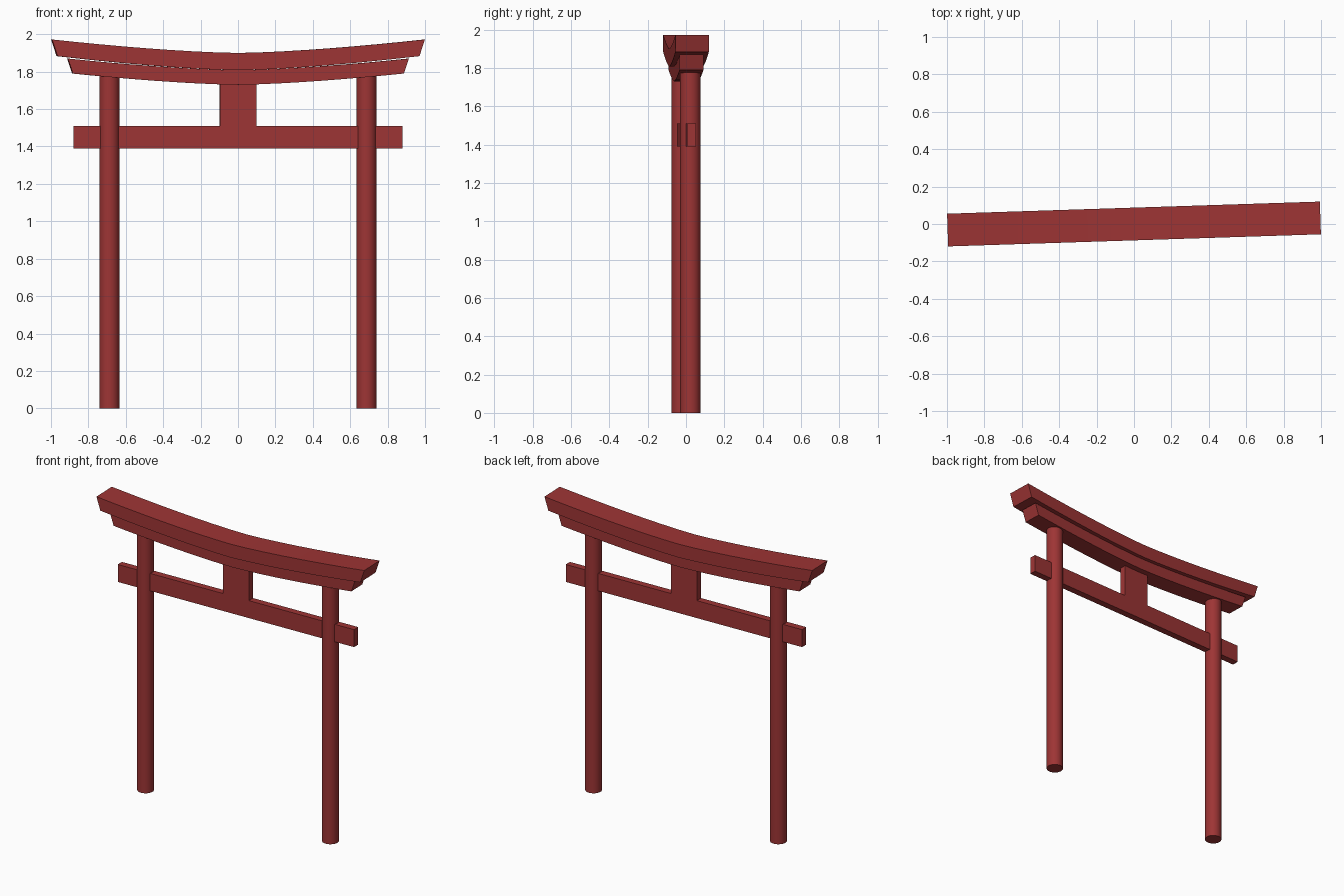
import bpy, bmesh, math
from mathutils import Matrix

if "Cube" in bpy.data.objects:
    bpy.data.objects.remove(bpy.data.objects["Cube"])

TURN = Matrix.Rotation(math.radians(1.86), 4, 'Z')  # gate stands slightly turned
red = bpy.data.materials.new("red_paint")
red.diffuse_color = (0.34, 0.035, 0.035, 1)
red.use_nodes = True
red.node_tree.nodes["Principled BSDF"].inputs["Base Color"].default_value = red.diffuse_color


def finish(name, bm):
    bmesh.ops.recalc_face_normals(bm, faces=bm.faces)
    bm.transform(TURN)
    me = bpy.data.meshes.new(name)
    bm.to_mesh(me)
    bm.free()
    ob = bpy.data.objects.new(name, me)
    bpy.context.collection.objects.link(ob)
    me.materials.append(red)
    return ob


def extrude_outline(name, outline, depth):
    """Extrude an XZ outline symmetrically along Y."""
    bm = bmesh.new()
    face = bm.faces.new([bm.verts.new((x, -depth / 2, z)) for x, z in outline])
    ext = bmesh.ops.extrude_face_region(bm, geom=[face])
    verts = [v for v in ext["geom"] if isinstance(v, bmesh.types.BMVert)]
    bmesh.ops.translate(bm, verts=verts, vec=(0, depth, 0))
    return finish(name, bm)


def sweep(half, z_mid, rise, n=16):
    """Upswept edge, lowest in the middle."""
    ts = [-1 + 2 * i / n for i in range(n + 1)]
    return [(half * t, z_mid + rise * abs(t) ** 1.5) for t in ts]


def curved_beam(name, top, bottom, depth):
    return extrude_outline(name, sweep(*bottom) + sweep(*top)[::-1], depth)


# curved lintels: (half length, middle height, end rise)
curved_beam("top_lintel", (0.997, 1.90, 0.072), (0.968, 1.808, 0.075), 0.175)
curved_beam("lower_lintel", (0.912, 1.808, 0.062), (0.885, 1.73, 0.06), 0.125)

# tie beam with its central strut in one flush piece
half = [(0.88, 1.39), (0.88, 1.51), (0.097, 1.51), (0.097, 1.74)]
extrude_outline("tie_beam_and_strut", half + [(-x, z) for x, z in half[::-1]], 0.046)

# round pillars
for side, x in (("left", -0.688), ("right", 0.688)):
    bm = bmesh.new()
    bmesh.ops.create_cone(bm, cap_ends=True, segments=32, radius1=0.053, radius2=0.053,
                          depth=1.78, matrix=Matrix.Translation((x, 0, 0.89)))
    ob = finish(side + "_pillar", bm)
    bpy.ops.object.select_all(action='DESELECT')
    ob.select_set(True)
    bpy.context.view_layer.objects.active = ob
    bpy.ops.object.shade_smooth_by_angle(angle=math.radians(30))
